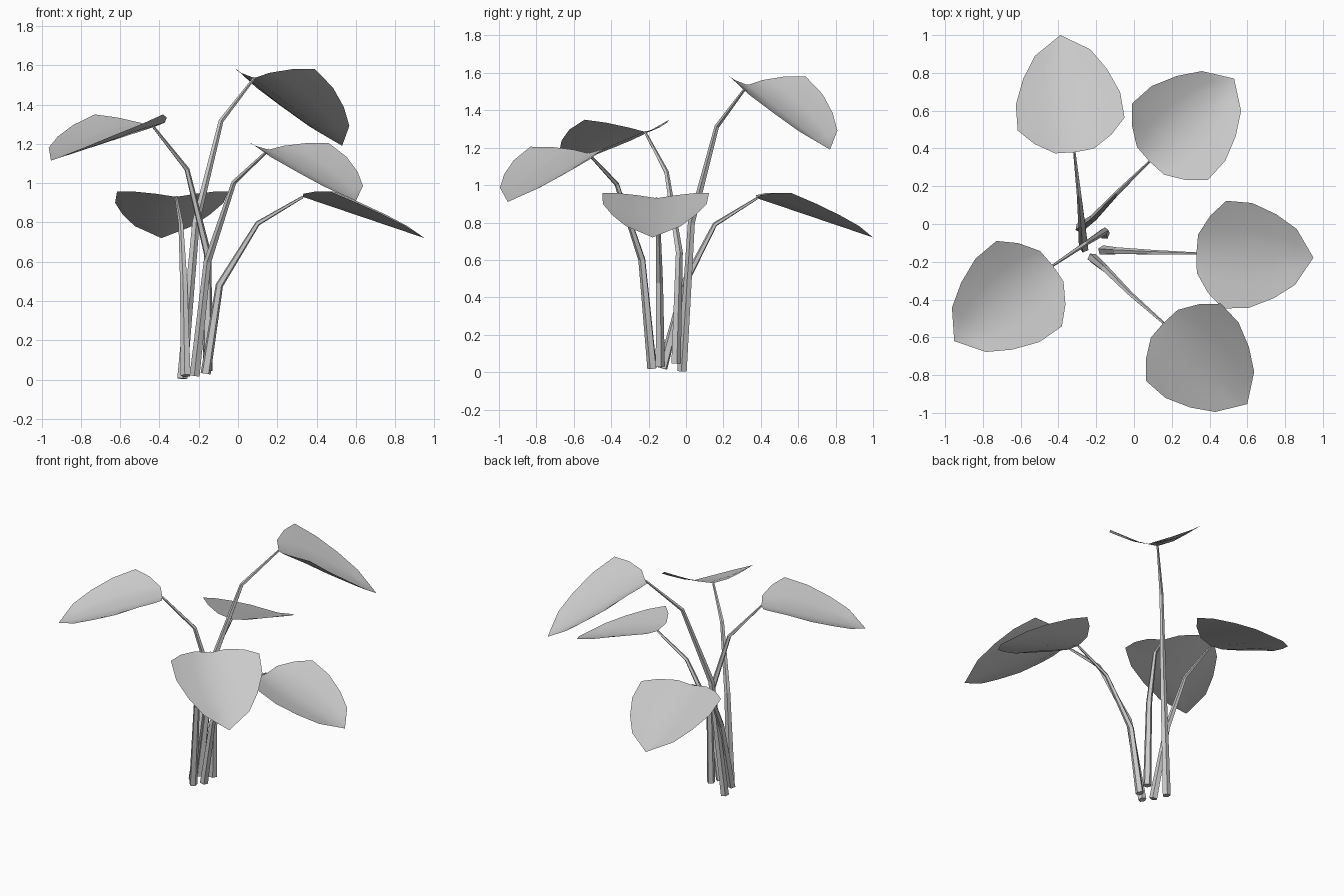
import bpy, bmesh, math
from mathutils import Vector

if "Cube" in bpy.data.objects:
    bpy.data.objects.remove(bpy.data.objects["Cube"])

# Leaf half outline, one row per entry: (fraction along midrib, half width, edge rise)
ROWS = [(0.00, 0.205, 0.05), (0.24, 0.285, 0.078), (0.46, 0.278, 0.066),
        (0.67, 0.223, 0.05), (0.85, 0.148, 0.03)]


def finish(name, bm, smooth):
    me = bpy.data.meshes.new(name)
    bm.to_mesh(me)
    bm.free()
    ob = bpy.data.objects.new(name, me)
    bpy.context.collection.objects.link(ob)
    for p in me.polygons:
        p.use_smooth = smooth
    return ob


def make_leaf(name, base, tip, k):
    """Thin cupped blade from base to tip; k scales the fold height."""
    base, tip = Vector(base), Vector(tip)
    axis = tip - base
    side = Vector((-axis.y, axis.x, 0)).normalized()
    bm = bmesh.new()
    grid = []
    for i, (u, w, h) in enumerate(ROWS):
        row = []
        for s in (-1, -0.5, 0, 0.5, 1):
            a = abs(s)
            uu = u + (0.11 if a == 1 else 0.01 if a else 0) * (i == 0)
            rise = h * k * {0: 0, 0.5: 0.36, 1: 1}[a]
            # the first row's edge sits further along the falling midrib
            row.append(bm.verts.new(base + axis * uu + side * w * s + Vector((0, 0, rise))))
        grid.append(row)
    for r0, r1 in zip(grid, grid[1:]):
        for j in range(4):
            bm.faces.new((r0[j + 1], r0[j], r1[j], r1[j + 1]))
    end = bm.verts.new(tip)
    for j in range(4):
        bm.faces.new((grid[-1][j + 1], grid[-1][j], end))
    bmesh.ops.recalc_face_normals(bm, faces=bm.faces)
    if sum(f.normal.z for f in bm.faces) < 0:
        bmesh.ops.reverse_faces(bm, faces=bm.faces)
    return finish(name, bm, True)


def make_stem(name, pts, radii=(0.027, 0.020, 0.013, 0.007), n=5):
    """Tapered five-sided tube through the given points."""
    pts = [Vector(p) for p in pts]
    bm = bmesh.new()
    rings = []
    out = pts[-1] - pts[0]
    side = Vector((-out.y, out.x, 0)).normalized()
    for i, p in enumerate(pts):
        d = (pts[min(i + 1, 3)] - pts[max(i - 1, 0)]).normalized()
        a = (side - d * side.dot(d)).normalized()
        b = d.cross(a)
        rings.append([bm.verts.new(p + radii[i] * (a * math.cos(t) + b * math.sin(t)))
                      for t in (2 * math.pi * q / n for q in range(n))])
    for r0, r1 in zip(rings, rings[1:]):
        for j in range(n):
            m = (j + 1) % n
            bm.faces.new((r0[j], r0[m], r1[m], r1[j]))
    bm.faces.new(rings[0])
    bm.faces.new(rings[-1])
    bmesh.ops.recalc_face_normals(bm, faces=bm.faces)
    return finish(name, bm, False)


# Each plant arm: stem path (its last point is the leaf base), leaf tip, fold scale
ARMS = {
    "back_right": ([(-0.285, -0.02, 0.005), (-0.215, 0.03, 0.80), (-0.087, 0.166, 1.315),
                    (0.083, 0.33, 1.535)], (0.53, 0.77, 1.19), 1.66),
    "back_left": ([(-0.265, -0.125, 0.02), (-0.275, 0.00, 0.49), (-0.29, 0.155, 0.79),
                   (-0.315, 0.38, 0.93)], (-0.39, 1.0, 0.72), 1.0),
    "right": ([(-0.165, -0.14, 0.03), (-0.095, -0.143, 0.48), (0.10, -0.15, 0.795),
               (0.33, -0.157, 0.93)], (0.95, -0.178, 0.72), 1.0),
    "front_right": ([(-0.22, -0.18, 0.02), (-0.155, -0.235, 0.60), (-0.02, -0.37, 1.005),
                     (0.156, -0.524, 1.17)], (0.60, -0.953, 0.91), 1.25),
    "front_left": ([(-0.155, -0.055, 0.045), (-0.155, -0.037, 0.64), (-0.26, -0.105, 1.07),
                    (-0.43, -0.22, 1.285)], (-0.952, -0.62, 1.115), 1.35),
}
for label, (path, tip, fold) in ARMS.items():
    make_stem(label + "_stem", path)
    make_leaf(label + "_leaf", path[-1], tip, fold)
